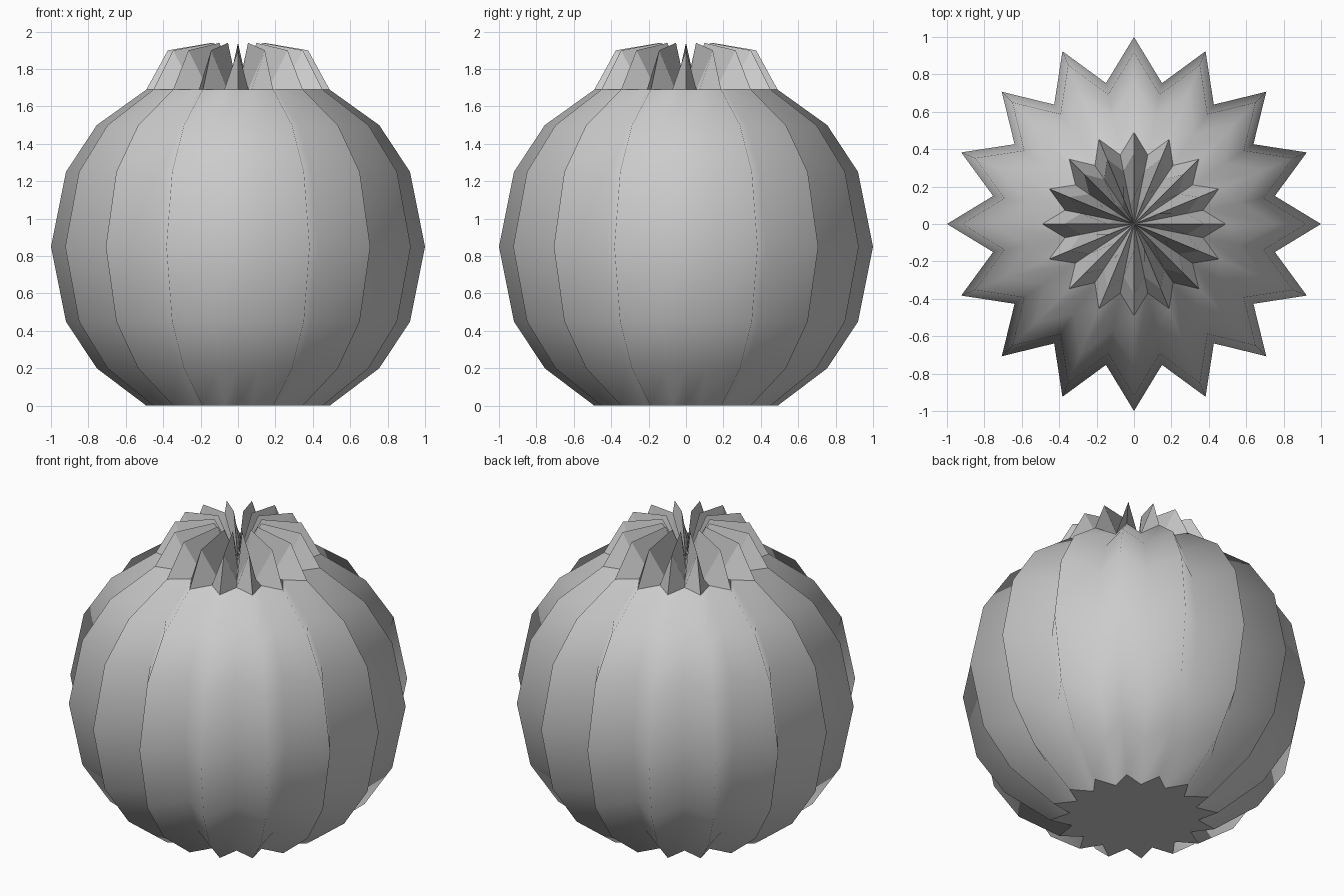
import bpy, bmesh
from math import sin, cos, pi

if "Cube" in bpy.data.objects:
    bpy.data.objects.remove(bpy.data.objects["Cube"])

RIBS = 16
VALLEY = 0.768  # valley radius relative to rib radius


def ribbed(name, rings, cap_bottom, tip, smooth):
    """Loft star rings given as (radius, rib z, valley z); optional cap and centre tip."""
    bm = bmesh.new()
    n = RIBS * 2
    loops = []
    for r, z_rib, z_valley in rings:
        loop = []
        for i in range(n):
            a = i * pi / RIBS
            rad, z = (r * VALLEY, z_valley) if i % 2 else (r, z_rib)
            loop.append(bm.verts.new((rad * cos(a), rad * sin(a), z)))
        loops.append(loop)
    for lo, hi in zip(loops, loops[1:]):
        for i in range(n):
            j = (i + 1) % n
            f = bm.faces.new((lo[i], lo[j], hi[j], hi[i]))
            f.smooth = smooth
    if tip is not None:
        c = bm.verts.new((0, 0, tip))
        for i in range(n):
            bm.faces.new((loops[-1][i], loops[-1][(i + 1) % n], c))
    if cap_bottom:
        cap = bm.faces.new(loops[0][::-1])
        for e in cap.edges:
            e.smooth = False
    me = bpy.data.meshes.new(name)
    bm.to_mesh(me)
    bm.free()
    ob = bpy.data.objects.new(name, me)
    bpy.context.collection.objects.link(ob)
    return ob


# Ribbed round body
profile = [(0.49, 0), (0.755, 0.2), (0.92, 0.45), (1.0, 0.85),
           (0.92, 1.25), (0.755, 1.5), (0.49, 1.69)]
ribbed("cactus_body", [(r, z, z) for r, z in profile], True, None, True)

# Spiky pleated crown: ribs rise in two steps, valleys stay low
ribbed("spiky_crown", [(0.49, 1.69, 1.69), (0.375, 1.9, 1.69), (0.14, 1.94, 1.69)],
       False, 1.69, False)
